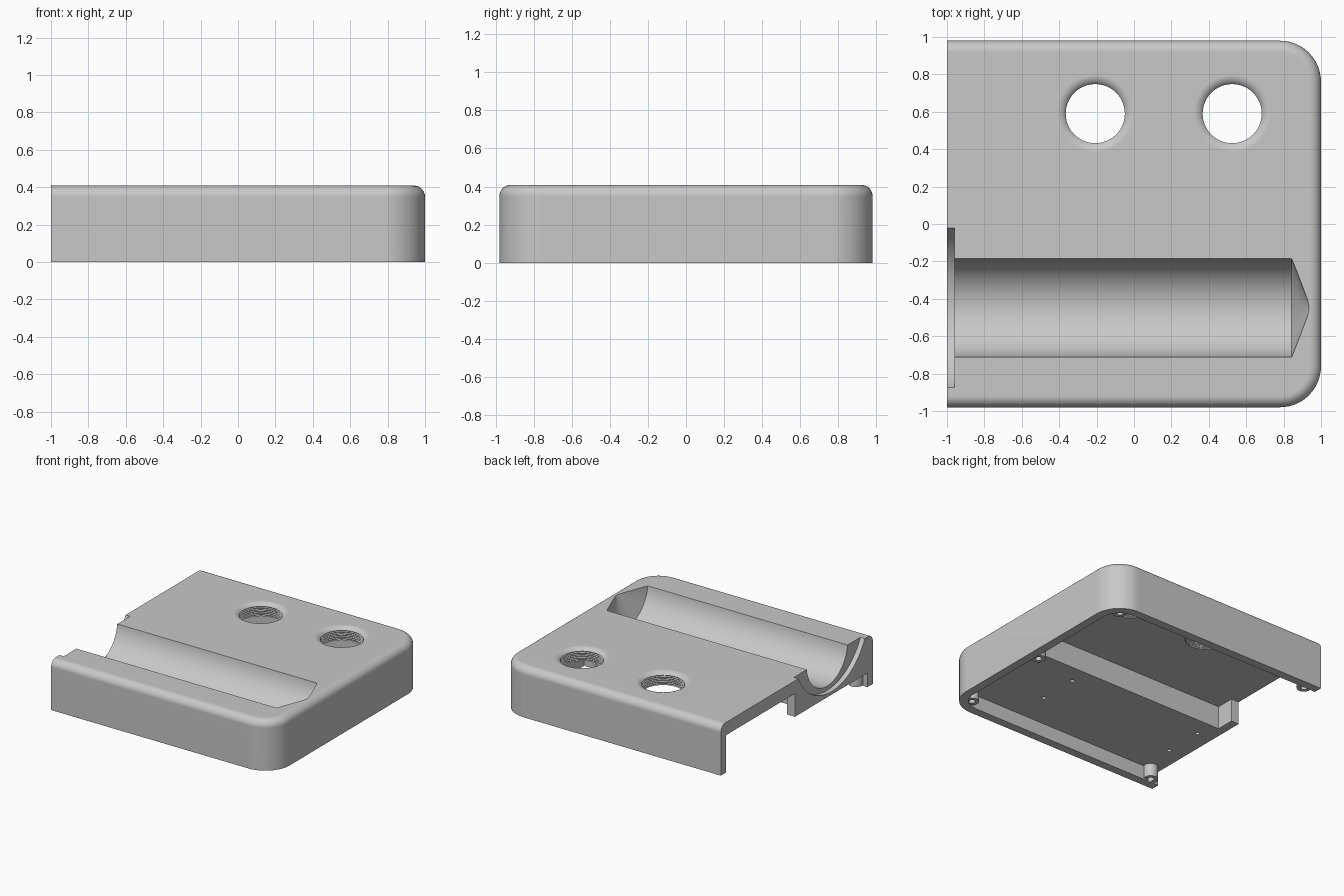
import bpy, bmesh
from math import cos, sin, pi
from mathutils import Matrix

if "Cube" in bpy.data.objects:
    bpy.data.objects.remove(bpy.data.objects["Cube"])

HALF_Y, HEIGHT, WALL = 0.98, 0.409, 0.07
CEILING, FLOOR = 0.304, 0.115
CORNER, FILLET = 0.22, 0.06
OPEN_END = -1.2          # overshoot, trimmed flush at x = -1
TROUGH_Y = -0.448

grey = bpy.data.materials.new("light grey")
grey.use_nodes = True
grey.diffuse_color = (0.58, 0.58, 0.58, 1)
grey.node_tree.nodes["Principled BSDF"].inputs["Base Color"].default_value = grey.diffuse_color


def finish(name, bm):
    bmesh.ops.recalc_face_normals(bm, faces=bm.faces)
    mesh = bpy.data.meshes.new(name)
    bm.to_mesh(mesh)
    bm.free()
    mesh.materials.append(grey)
    obj = bpy.data.objects.new(name, mesh)
    bpy.context.collection.objects.link(obj)
    return obj


def outline(inset, back=None):
    """Plan shape open towards -x, with rounded corners at the +x end."""
    y, r, x = HALF_Y - inset, CORNER - inset, 1 - inset
    steps = 12
    front = [(x - r + r * sin(pi / 2 * i / steps), -y + r - r * cos(pi / 2 * i / steps))
             for i in range(steps + 1)]
    if back is None:
        rear = [(px, -py) for px, py in reversed(front)]
    else:
        rear = [(x, back)]
    return [(OPEN_END, -y)] + front + rear + [(OPEN_END, rear[-1][1])]


def prism(name, points, z0, z1, fillet=0):
    bm = bmesh.new()
    base = bm.faces.new([bm.verts.new((x, y, z0)) for x, y in points])
    top = bmesh.ops.extrude_face_region(bm, geom=[base])["geom"]
    bmesh.ops.translate(bm, vec=(0, 0, z1 - z0),
                        verts=[v for v in top if isinstance(v, bmesh.types.BMVert)])
    if fillet:
        rim = [e for e in bm.edges if all(v.co.z > z1 - 0.001 for v in e.verts)
               and max(v.co.x for v in e.verts) > OPEN_END + 0.01]
        bmesh.ops.bevel(bm, geom=rim, offset=fillet, segments=7, profile=0.5, affect='EDGES')
    return finish(name, bm)


def box(name, x0, x1, y0, y1, z0, z1):
    return prism(name, [(x0, y0), (x1, y0), (x1, y1), (x0, y1)], z0, z1)


def lathe(name, profile, location, along_x=False, sides=32):
    """Solid of revolution from (radius, height) points, capped at both ends."""
    bm = bmesh.new()
    rings = [[bm.verts.new((r * cos(2 * pi * i / sides), r * sin(2 * pi * i / sides), h))
              for i in range(sides)] for r, h in profile]
    for low, high in zip(rings, rings[1:]):
        for i in range(sides):
            j = (i + 1) % sides
            bm.faces.new((low[i], low[j], high[j], high[i]))
    bm.faces.new(rings[0])
    bm.faces.new(rings[-1])
    turn = Matrix.Rotation(pi / 2, 4, 'Y') if along_x else Matrix()
    bm.transform(Matrix.Translation(location) @ turn)
    return finish(name, bm)


def combine(tool, operation):
    tool.hide_render = True
    mod = housing.modifiers.new(tool.name, 'BOOLEAN')
    mod.operation, mod.solver, mod.object = operation, 'EXACT', tool
    bpy.context.view_layer.objects.active = housing
    bpy.ops.object.modifier_apply(modifier=mod.name)
    bpy.data.objects.remove(tool)


# Outer shell, hollowed from below
housing = prism("housing", outline(0), 0, HEIGHT, FILLET)
combine(prism("cavity", outline(WALL), -0.2, CEILING), 'DIFFERENCE')

# Thick block that carries the trough, with a wider foot at the open end
combine(prism("trough_block", outline(0.035, -0.125), FLOOR, 0.34), 'UNION')
combine(box("end_post", OPEN_END, -0.93, -0.5, 0.025, FLOOR, 0.33), 'UNION')

# Screw bosses around the rim
bosses = [(-0.91, 0.89), (-0.91, -0.89), (0.86, 0.86), (0.86, -0.86), (0.89, -0.05)]
for x, y in bosses:
    combine(lathe("boss", [(0.055, 0.01), (0.055, 0.32)], (x, y, 0), sides=24), 'UNION')
for x, y in bosses:
    combine(lathe("boss_hole", [(0.025, -0.1), (0.025, 0.2)], (x, y, 0), sides=16), 'DIFFERENCE')

# Round trough with a drilled conical end
combine(lathe("trough", [(0.265, OPEN_END - 0.1), (0.265, 0.843), (0.001, 0.948)],
              (0, TROUGH_Y, 0.44), along_x=True, sides=96), 'DIFFERENCE')

# Shallow wider groove at the open end
combine(lathe("groove", [(0.474, OPEN_END - 0.1), (0.474, -0.96)],
              (0, TROUGH_Y, 0.614), along_x=True, sides=96), 'DIFFERENCE')

# Two ribbed through holes with a rounded countersink
bore, curve, sweep = 0.158, 0.06, 0.3 * pi
lip_foot = HEIGHT - curve * (1 - cos(sweep))
ribs = [(bore + 0.006 * (i % 2), CEILING + (lip_foot - CEILING) * i / 12) for i in range(13)]
lip = [(bore + curve * (sin(sweep) - sin(sweep * (1 - i / 8))),
        HEIGHT - curve * (1 - cos(sweep * (1 - i / 8)))) for i in range(1, 9)]
for x in (-0.207, 0.525):
    combine(lathe("round_hole", [(bore, 0.2)] + ribs + lip + [(lip[-1][0], 0.5)],
                  (x, 0.59, 0), sides=48), 'DIFFERENCE')

# Small blind holes in the underside of the block
for x in (-0.855, 0.365):
    for side in (-1, 1):
        combine(lathe("pin_hole", [(0.018, 0), (0.018, 0.15)],
                      (x, TROUGH_Y + side * 0.165, 0), sides=12), 'DIFFERENCE')

# Trim the open end flush
combine(box("end_trim", -2, -1, -2, 2, -1, 2), 'DIFFERENCE')

# Smooth curves, with the large faces kept flat
bpy.ops.object.select_all(action='DESELECT')
housing.select_set(True)
bpy.context.view_layer.objects.active = housing
bpy.ops.object.shade_smooth_by_angle(angle=0.5)
normals = housing.modifiers.new("flat_face_normals", 'WEIGHTED_NORMAL')
normals.keep_sharp = True
